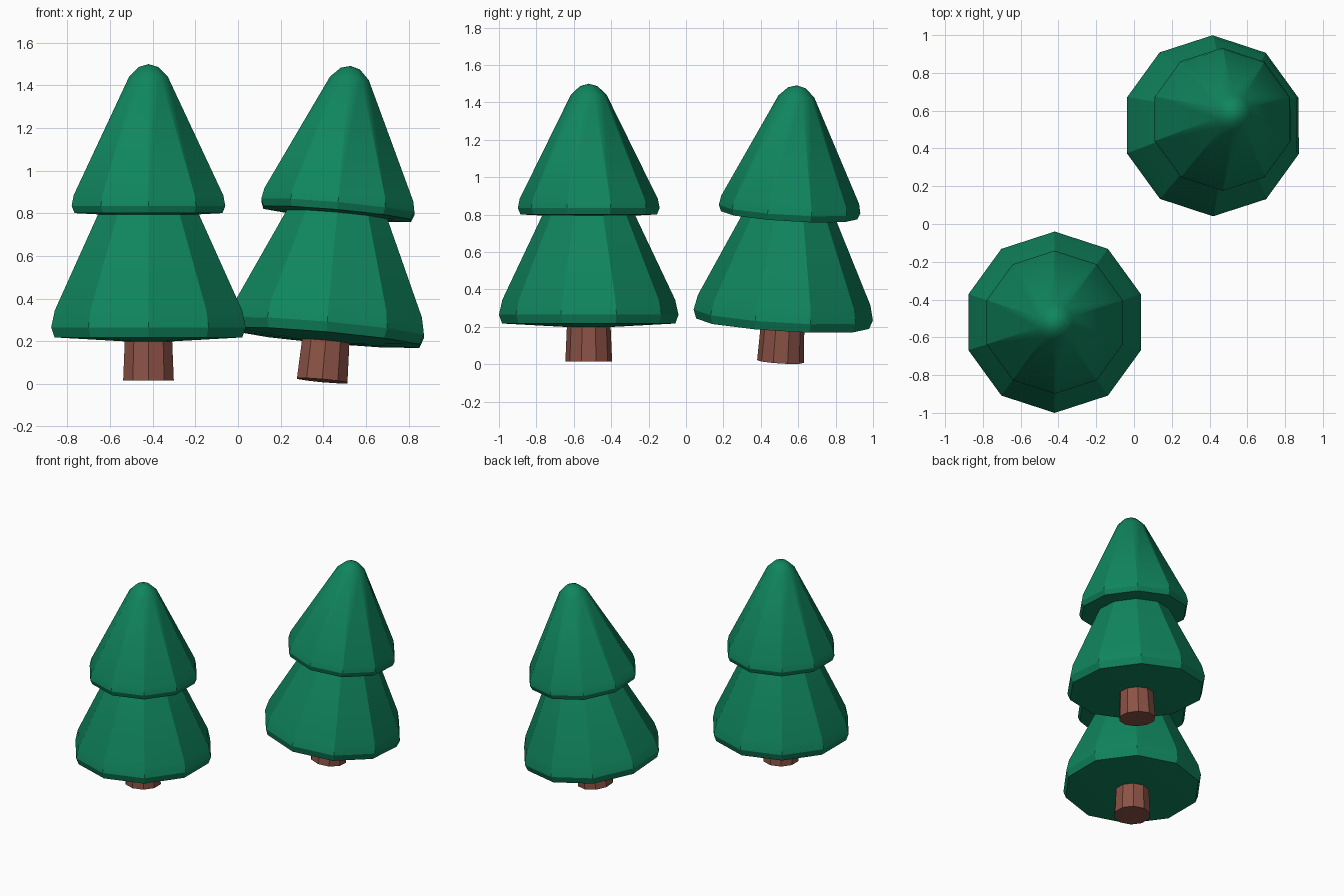
import bpy, bmesh, math
from mathutils import Matrix, Vector

cube = bpy.data.objects.get("Cube")
if cube:
    bpy.data.objects.remove(cube, do_unlink=True)

SIDES = 10


def material(name, rgb):
    m = bpy.data.materials.new(name)
    m.use_nodes = True
    m.diffuse_color = (*rgb, 1)
    m.node_tree.nodes["Principled BSDF"].inputs["Base Color"].default_value = (*rgb, 1)
    return m


GREEN = material("pine green", (0.005, 0.235, 0.11))
BROWN = material("bark brown", (0.26, 0.085, 0.06))

# Profiles as (radius, height above the foot); radius 0 closes the part
TRUNK = [(0, 0), (0.125, 0), (0.112, 0.30)]
LOWER = [(0, 0.178), (0.463, 0.203), (0.48, 0.25), (0.462, 0.33), (0.23, 0.82), (0, 0.84)]
UPPER = [(0, 0.768), (0.365, 0.786), (0.379, 0.82), (0.369, 0.87),
         (0.096, 1.425), (0.047, 1.472), (0, 1.485)]


def lathe(name, profile, mat, matrix):
    """Turn a profile into a ten-sided solid with one corner facing the back."""
    bm = bmesh.new()
    rings = []
    for r, z in profile:
        if r == 0:
            rings.append([bm.verts.new((0, 0, z))])
        else:
            angles = [math.pi / 2 + math.tau * i / SIDES for i in range(SIDES)]
            rings.append([bm.verts.new((r * math.cos(a), r * math.sin(a), z)) for a in angles])
    for low, high in zip(rings, rings[1:]):
        for i in range(SIDES):
            j = (i + 1) % SIDES
            if len(low) == 1:
                bm.faces.new((low[0], high[j], high[i]))
            elif len(high) == 1:
                bm.faces.new((low[i], low[j], high[0]))
            else:
                bm.faces.new((low[i], low[j], high[j], high[i]))
    if len(rings[-1]) > 1:
        bm.faces.new(rings[-1])
    bmesh.ops.recalc_face_normals(bm, faces=bm.faces)
    mesh = bpy.data.meshes.new(name)
    bm.to_mesh(mesh)
    bm.free()
    mesh.materials.append(mat)
    ob = bpy.data.objects.new(name, mesh)
    bpy.context.collection.objects.link(ob)
    ob.matrix_world = matrix
    bpy.ops.object.select_all(action='DESELECT')
    ob.select_set(True)
    bpy.context.view_layer.objects.active = ob
    bpy.ops.object.shade_smooth_by_angle(angle=math.radians(30))


def tree(prefix, foot, lean):
    up = Vector((*lean, 1)).normalized()
    turn = Vector((0, 0, 1)).rotation_difference(up).to_matrix().to_4x4()
    place = Matrix.Translation(foot) @ turn
    lathe(prefix + "_trunk", TRUNK, BROWN, place)
    lathe(prefix + "_lower_foliage", LOWER, GREEN, place)
    lathe(prefix + "_upper_foliage", UPPER, GREEN, place)


# Upright tree at the front right, leaning tree at the back left
tree("upright_tree", (-0.42, -0.52, 0.015), (0, 0))
tree("leaning_tree", (0.395, 0.505, 0.015), (0.09, 0.06))
